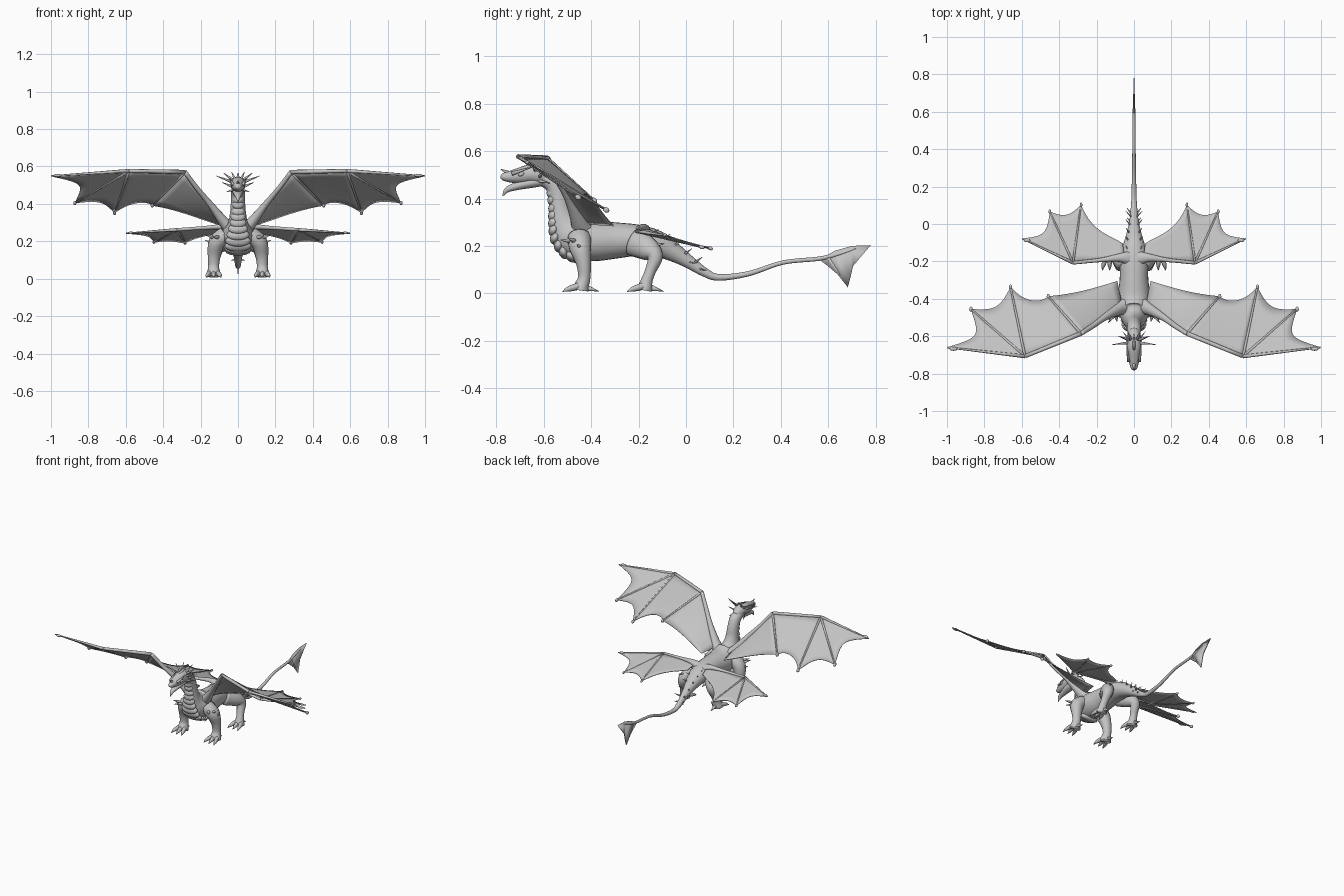
import bpy, bmesh, math
from mathutils import Vector, Matrix

grey = bpy.data.materials.new("stone grey")
grey.diffuse_color = (0.55, 0.55, 0.55, 1)


def finish(bm, name):
    bmesh.ops.recalc_face_normals(bm, faces=bm.faces)
    me = bpy.data.meshes.new(name)
    bm.to_mesh(me)
    bm.free()
    me.materials.append(grey)
    for p in me.polygons:
        p.use_smooth = True
    ob = bpy.data.objects.new(name, me)
    bpy.context.collection.objects.link(ob)
    return ob


def spline(rows, n):
    """Catmull-Rom through rows of numbers."""
    out = []
    for i in range(len(rows) - 1):
        a, b, c, d = (rows[max(0, min(len(rows) - 1, i + k))] for k in (-1, 0, 1, 2))
        for j in range(n):
            t = j / n
            out.append([0.5 * (2 * q + (r - p) * t + (2 * p - 5 * q + 4 * r - s) * t * t
                               + (3 * q - p - 3 * r + s) * t ** 3) for p, q, r, s in zip(a, b, c, d)])
    return out + [list(rows[-1])]


def tube(name, rows, s=1, ref=(1, 0, 0), sides=14, n=4):
    """Rows are x, y, z, half width along ref, half height."""
    pts = spline([[r[0] * s] + list(r[1:]) for r in rows], n)
    bm = bmesh.new()
    rings = []
    for i, p in enumerate(pts):
        c = Vector(p[:3])
        t = (Vector(pts[min(i + 1, len(pts) - 1)][:3]) - Vector(pts[max(i - 1, 0)][:3])).normalized()
        u = Vector(ref)
        u = (u - t * u.dot(t)).normalized()
        v = t.cross(u)
        ra, rb = max(p[3], .0008), max(p[4], .0008)
        rings.append([bm.verts.new(c + u * ra * math.cos(k * math.tau / sides)
                                   + v * rb * math.sin(k * math.tau / sides)) for k in range(sides)])
    for a, b in zip(rings, rings[1:]):
        for k in range(sides):
            bm.faces.new((a[k], a[k - 1], b[k - 1], b[k]))
    bm.faces.new(rings[0])
    bm.faces.new(rings[-1])
    return finish(bm, name)


def spike(name, a, b, r, s=1):
    """Tapered spike from a to b."""
    d = Vector(b) - Vector(a)
    ref = (0, 1, 0) if abs(d.x) > abs(d.y) else (1, 0, 0)
    tube(name, [(*a, r, r), (*b, .001, .001)], s, ref, 8, 2)


def ball(name, c, size, tilt=0, s=1):
    bm = bmesh.new()
    m = (Matrix.Translation((c[0] * s, c[1], c[2])) @ Matrix.Rotation(tilt, 4, 'X')
         @ Matrix.Diagonal((*size, 1)))
    bmesh.ops.create_uvsphere(bm, u_segments=16, v_segments=10, radius=1, matrix=m)
    return finish(bm, name)


def panel(name, a0, a1, b0, b1, sag, s, n=10):
    """Membrane stretched between two bones with a scalloped free edge."""
    bm = bmesh.new()
    a0, a1, b0, b1 = (Vector((p[0] * s, p[1], p[2])) for p in (a0, a1, b0, b1))
    grid = []
    for i in range(n + 1):
        f = i / n
        lim = 1 - sag * 4 * f * (1 - f)
        grid.append([bm.verts.new(a0.lerp(a1, lim * j / 6).lerp(b0.lerp(b1, lim * j / 6), f))
                     for j in range(7)])
    for p, q in zip(grid, grid[1:]):
        for j in range(6):
            bm.faces.new((p[j], p[j + 1], q[j + 1], q[j]))
    bmesh.ops.remove_doubles(bm, verts=bm.verts, dist=.00001)
    ob = finish(bm, name)
    m = ob.modifiers.new("thickness", 'SOLIDIFY')
    m.thickness, m.offset = .005, 0


def bone(name, a, b, r0, r1, s):
    tube(name, [(*a, r0, r0), (*b, r1, r1)], s, (0, 1, 0) if abs(b[0] - a[0]) > abs(b[1] - a[1]) else (1, 0, 0), 8, 3)


# Neck, trunk and tail in one sweep (y, z, half width, half height)
spine = [(-.605, .487, .034, .034), (-.562, .462, .037, .038), (-.54, .41, .038, .041),
         (-.53, .35, .043, .047), (-.513, .292, .055, .066), (-.475, .245, .080, .095),
         (-.40, .222, .088, .087), (-.30, .223, .077, .077), (-.20, .224, .074, .065),
         (-.12, .208, .06, .055), (-.05, .172, .04, .04), (.01, .134, .026, .028),
         (.08, .088, .018, .019), (.14, .067, .014, .014), (.265, .083, .011, .011),
         (.41, .13, .009, .009), (.56, .146, .008, .009), (.64, .165, .006, .007), (.72, .19, .003, .003)]
tube("body_neck_tail", [(0, *p) for p in spine], sides=24, n=5)

# Tail fin
fin = [(.56, .143), (.63, .18), (.70, .20), (.78, .203), (.735, .158), (.705, .115),
       (.695, .07), (.683, .025), (.64, .08), (.59, .122)]
bm = bmesh.new()
bm.faces.new([bm.verts.new((0, y, z)) for y, z in fin])
bmesh.ops.triangulate(bm, faces=bm.faces)
m = finish(bm, "tail_fin").modifiers.new("thickness", 'SOLIDIFY')
m.thickness, m.offset = .006, 0
spike("tail_fin_rib", (0, .60, .15), (0, .684, .027), .007)

# Head, jaw and crest
tube("head", [(0, -.565, .485, .022, .025), (0, -.60, .496, .037, .040), (0, -.65, .505, .040, .040),
              (0, -.70, .497, .034, .034), (0, -.745, .492, .025, .024), (0, -.775, .492, .015, .014),
              (0, -.783, .493, .003, .003)], sides=16)
tube("lower_jaw", [(0, -.60, .475, .030, .022), (0, -.66, .465, .030, .022), (0, -.715, .452, .022, .017),
                   (0, -.755, .437, .013, .012), (0, -.774, .41, .002, .002)])
spike("nose_horn", (0, -.745, .505), (0, -.784, .525), .011)
spike("head_crest", (0, -.67, .53), (0, -.585, .565), .013)

# Chest and throat plates
plates = spline([(-.575, .425, .030), (-.568, .36, .036), (-.568, .30, .045),
                 (-.560, .235, .062), (-.525, .175, .072), (-.47, .148, .07)], 2)
for i, (y, z, w) in enumerate(plates):
    ball("throat_plate", (0, y + .008, z), (w, .021, .025 + .008 * i / 10),
         math.radians(-20 + max(0, i - 6) * 20))

for s in (1, -1):
    # Face details
    ball("eye", (.034, -.695, .503), (.007, .014, .008), .4, s)
    spike("brow_ridge", (.028, -.735, .505), (.040, -.645, .535), .009, s)
    for a, b, r in [((.025, -.635, .515), (.118, -.645, .55), .009),
                    ((.025, -.62, .525), (.078, -.60, .566), .009),
                    ((.015, -.62, .53), (.035, -.57, .572), .009),
                    ((.025, -.62, .49), (.085, -.60, .515), .009),
                    ((.025, -.62, .475), (.06, -.575, .465), .008)]:
        spike("head_horn", a, b, r, s)

    # Legs
    tube("front_leg", [(.065, -.45, .235, .045, .05), (.112, -.447, .195, .045, .047),
                       (.127, -.432, .125, .035, .032), (.13, -.43, .065, .029, .027),
                       (.13, -.442, .028, .037, .032), (.13, -.445, .012, .038, .035)], s)
    tube("hind_leg", [(.05, -.22, .215, .045, .06), (.09, -.165, .19, .043, .052),
                      (.115, -.13, .155, .035, .034), (.125, -.15, .095, .026, .024),
                      (.13, -.165, .055, .027, .025), (.13, -.172, .028, .035, .031),
                      (.13, -.175, .012, .036, .033)], s)
    for y in (-.445, -.172):
        for dx in (-.028, 0, .028):
            tube("toe", [(.13 + dx * .5, y + .01, .035, .014, .016), (.13 + dx, y - .03, .024, .013, .014),
                         (.13 + dx * 1.25, y - .055, .017, .009, .01),
                         (.13 + dx * 1.4, y - .077, .007, .001, .001)], s, sides=8, n=3)
        spike("heel_claw", (.13, y + .02, .025), (.13, y + .078, .008), .014, s)

    # Spikes on shoulders, hips and tail
    for a, b in [((.12, -.46, .215), (.172, -.50, .235)), ((.10, -.48, .22), (.14, -.53, .225)),
                 ((.13, -.44, .19), (.175, -.46, .205)), ((.09, -.15, .2), (.125, -.09, .21))]:
        spike("joint_spike", a, b, .014, s)
    for y, z, w in [(-.15, .245, .04), (-.10, .225, .035), (-.055, .197, .03), (-.01, .163, .024), (.035, .128, .018)]:
        spike("tail_spike", (w * .6, y, z), (.044, y + .034, z + .025), .007, s)
    for y, z in [(.0, .135), (.05, .105)]:
        spike("tail_spike", (.01, y, z), (.038, y + .035, z - .008), .006, s)

    # Front wing
    S, E, W, T = (.06, -.45, .295), (.283, -.586, .57), (.583, -.708, .577), (.998, -.66, .549)
    A, B, C, R = (.66, -.337, .352), (.872, -.455, .405), (.458, -.388, .392), (.09, -.305, .285)
    tube("front_wing_arm", [(.02, -.43, .25, .06, .045), (.07, -.45, .297, .036, .03),
                            (.15, -.495, .40, .019, .017), (.22, -.545, .485, .014, .013),
                            (*E, .012, .012)], s, (0, 1, 0))
    bone("front_wing_forearm", E, W, .012, .010, s)
    bone("front_wing_tip", W, T, .010, .004, s)
    for o, f in ((W, A), (W, B), (E, C)):
        bone("front_wing_finger", o, f, .008, .005, s)
        ball("front_wing_claw", f, (.009, .014, .011), -.5, s)
    ball("front_wing_claw", (.965, -.668, .552), (.022, .010, .008), 0, s)
    panel("front_wing_skin_tip", W, T, W, B, .24, s)
    panel("front_wing_skin_outer", W, B, W, A, .15, s)
    panel("front_wing_skin_middle", W, A, E, C, .17, s)
    panel("front_wing_skin_inner", E, C, S, R, .06, s)

    # Hind wing
    S, J, T = (.05, -.18, .275), (.326, -.208, .262), (.598, -.078, .243)
    A, B, R = (.283, .102, .19), (.45, .066, .195), (.06, -.105, .25)
    tube("hind_wing_arm", [(.02, -.185, .255, .045, .03), (.075, -.18, .277, .023, .017),
                           (.18, -.193, .272, .011, .010), (*J, .009, .009)], s, (0, 1, 0), 10)
    bone("hind_wing_tip", J, T, .009, .003, s)
    for f in (A, B):
        bone("hind_wing_finger", J, f, .007, .004, s)
        ball("hind_wing_claw", f, (.007, .013, .008), -.3, s)
    ball("hind_wing_claw", (.572, -.088, .245), (.018, .009, .007), 0, s)
    panel("hind_wing_skin_outer", J, T, J, B, .2, s)
    panel("hind_wing_skin_middle", J, B, J, A, .12, s)
    panel("hind_wing_skin_inner", J, A, S, R, .2, s)
